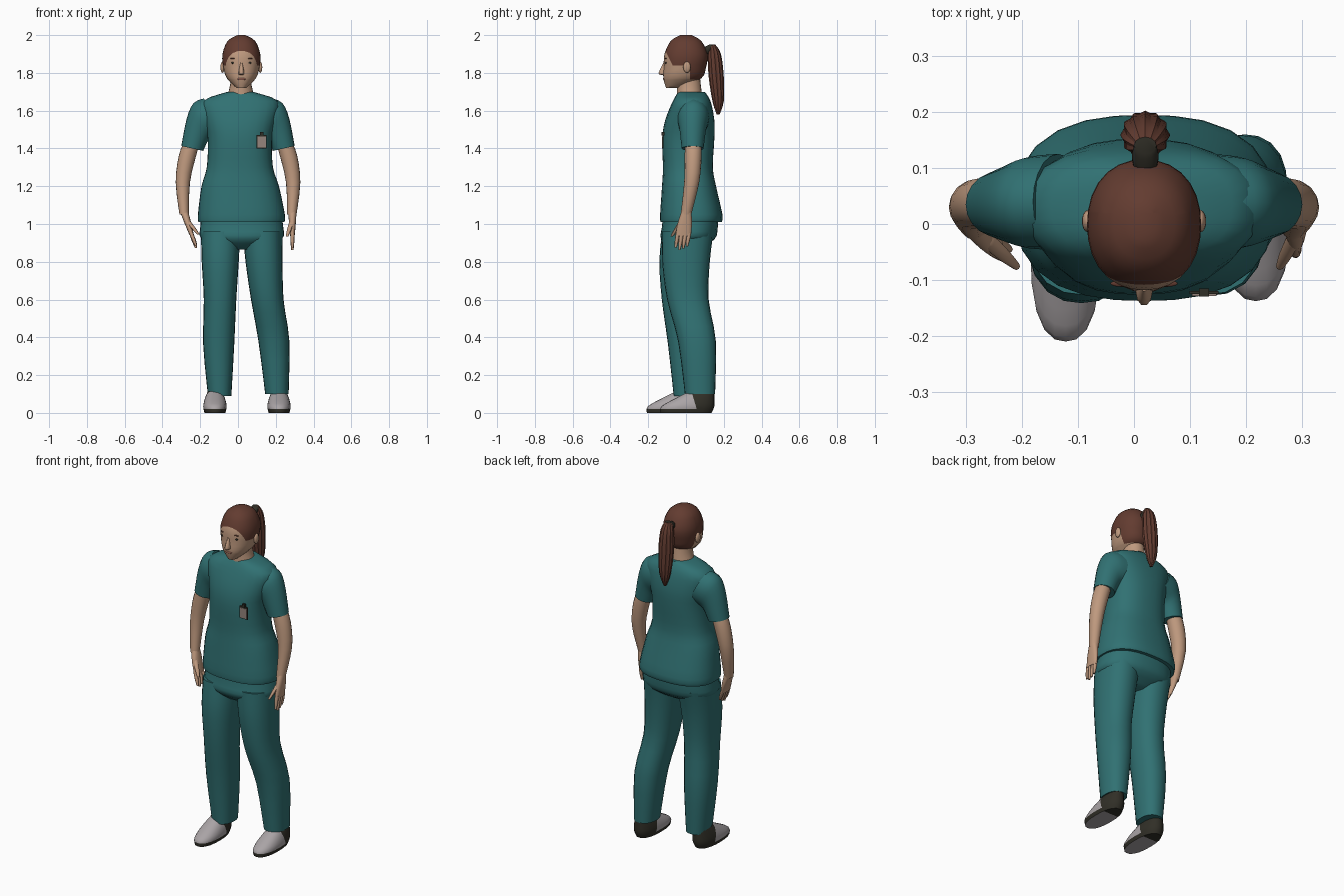
import bpy, bmesh
from math import cos, sin, tau, radians
from mathutils import Vector

cube = bpy.data.objects.get("Cube")
if cube:
    bpy.data.objects.remove(cube, do_unlink=True)


def material(name, r, g, b):
    mat = bpy.data.materials.new(name)
    mat.use_nodes = True
    mat.diffuse_color = (r, g, b, 1)
    bsdf = mat.node_tree.nodes["Principled BSDF"]
    bsdf.inputs["Base Color"].default_value = (r, g, b, 1)
    return mat


TEAL = material("teal cloth", .03, .165, .17)
SKIN = material("skin", .52, .32, .21)
HAIR = material("brown hair", .125, .045, .03)
DARK = material("dark trim", .03, .028, .02)
GREY = material("pale grey shoe", .4, .37, .38)
CARD = material("card grey", .3, .23, .2)
LIP = material("lip", .34, .14, .1)


def finish(name, bm, materials, rule=None, angle=50):
    """Turn a bmesh into a shaded object, choosing face materials by a rule."""
    bmesh.ops.recalc_face_normals(bm, faces=bm.faces)
    if rule:
        for face in bm.faces:
            face.material_index = rule(face.calc_center_median(), face.normal)
    mesh = bpy.data.meshes.new(name)
    bm.to_mesh(mesh)
    bm.free()
    for mat in materials:
        mesh.materials.append(mat)
    ob = bpy.data.objects.new(name, mesh)
    bpy.context.collection.objects.link(ob)
    bpy.ops.object.select_all(action='DESELECT')
    ob.select_set(True)
    bpy.context.view_layer.objects.active = ob
    bpy.ops.object.shade_smooth_by_angle(angle=radians(angle))


def smooth_path(stations, steps=3):
    """Pass a smooth spline through the cross-section stations."""
    keys = [Vector(tuple(s) + (0,) * (6 - len(s))) for s in stations]
    keys = [keys[0]] + keys + [keys[-1]]
    result = []
    for a, b, c, d in zip(keys, keys[1:], keys[2:], keys[3:]):
        for i in range(steps):
            t = i / steps
            start, end = (c - a) / 2, (d - b) / 2
            ease = t * t * (3 - 2 * t)
            result.append(b.lerp(c, ease) + start * (t * (1 - t) ** 2) - end * (t * t * (1 - t)))
    return result + [keys[-1]]


def loft(name, stations, materials, sides=20, power=2, ridge=0, cuts=(), rule=None, angle=50):
    """Skin rounded rings; a station is x, y, z, half width, half depth, optional tilt."""
    bm = bmesh.new()
    rings = []
    for x, y, z, width, depth, tilt in smooth_path(stations):
        ring = []
        for i in range(sides):
            c, s = cos(tau * i / sides), sin(tau * i / sides)
            k = (abs(c) ** power + abs(s) ** power) ** (-1 / power) * (1 - ridge * (i % 2))
            ring.append(bm.verts.new((x + width * k * c, y + depth * k * s, z + tilt * k * c)))
        rings.append(ring)
    for upper, lower in zip(rings, rings[1:]):
        for i in range(sides):
            j = (i + 1) % sides
            bm.faces.new((upper[i], upper[j], lower[j], lower[i]))
    bm.faces.new(rings[0])
    bm.faces.new(rings[-1])
    for point, normal in cuts:
        bmesh.ops.bisect_plane(bm, geom=bm.verts[:] + bm.edges[:] + bm.faces[:],
                               plane_co=point, plane_no=normal)
    finish(name, bm, materials, rule, angle)


def solid(name, location, size, mat, rounded=True):
    """An ellipsoid given by its radii, or a box given by its half sizes."""
    bm = bmesh.new()
    if rounded:
        bmesh.ops.create_uvsphere(bm, u_segments=14, v_segments=8, radius=1)
    else:
        bmesh.ops.create_cube(bm, size=2)
    bmesh.ops.scale(bm, vec=size, verts=bm.verts)
    bmesh.ops.translate(bm, vec=location, verts=bm.verts)
    finish(name, bm, [mat])


# Head, with the hairline cut into it
HEAD_X = .018
TEMPLE = Vector((0, -.07, 1.84))
NAPE = Vector((0, .02, 1.765))
BROW_SLOPE = Vector((0, 2, 1))
UP, BACK = Vector((0, 0, 1)), Vector((0, 1, 0))


def hair_rule(point, normal):
    behind_brow = (point - TEMPLE).dot(BROW_SLOPE) > 0
    behind_ear = point.y > NAPE.y and point.z > NAPE.z
    return int(behind_brow and (point.z > TEMPLE.z or behind_ear))


loft("head", [(HEAD_X, 0, 2, .02, .03), (HEAD_X, 0, 1.97, .072, .08),
              (HEAD_X, 0, 1.9, .1, .114), (HEAD_X, -.006, 1.83, .096, .112),
              (HEAD_X, -.02, 1.77, .076, .1), (HEAD_X, -.07, 1.72, .025, .035)],
     [SKIN, HAIR], sides=28, power=2.2, rule=hair_rule,
     cuts=[(TEMPLE, BROW_SLOPE), (TEMPLE, UP), (NAPE, UP), (NAPE, BACK)])
loft("neck", [(.015, .01, 1.82, .057, .06), (.015, .015, 1.74, .056, .063),
              (.015, .02, 1.65, .08, .07)], [SKIN])
loft("nose", [(HEAD_X, -.11, 1.855, .006, .01), (HEAD_X, -.12, 1.8, .015, .026),
              (HEAD_X, -.115, 1.79, .012, .02)], [SKIN], sides=10)
solid("mouth", (HEAD_X, -.115, 1.768), (.025, .007, .007), LIP)
for side, label in ((1, "left"), (-1, "right")):
    solid(label + "_ear", (HEAD_X + side * .1, .005, 1.83), (.011, .02, .03), SKIN)
    solid(label + "_eye", (HEAD_X + side * .04, -.105, 1.853), (.015, .006, .006), DARK)
    solid(label + "_brow", (HEAD_X + side * .04, -.106, 1.876), (.02, .006, .003), HAIR)

# Ponytail and its tie
loft("hair_tie", [(.02, .14, 1.95, .02, .015), (.02, .12, 1.93, .024, .03),
                  (.02, .1, 1.9, .02, .02)], [DARK], sides=12)
loft("ponytail", [(.02, .14, 1.95, .02, .015), (.02, .15, 1.9, .038, .035),
                  (.02, .16, 1.78, .044, .04), (.02, .17, 1.65, .032, .03),
                  (.02, .17, 1.58, .008, .008)], [HAIR], sides=24, ridge=.1, angle=25)

# Tunic
loft("tunic", [(.012, .03, 1.7, .066, .07), (.014, .03, 1.65, .2, .1),
               (.012, .02, 1.55, .19, .13), (.01, .012, 1.45, .17, .138),
               (.01, .01, 1.3, .175, .132), (.012, .016, 1.2, .205, .143),
               (.018, .028, 1.05, .23, .165), (.018, .027, 1.01, .228, .162)],
     [TEAL], sides=28, power=2.5)

# Badge on the left breast
solid("badge_backing", (.125, -.122, 1.436), (.026, .003, .036), DARK, rounded=False)
solid("badge_card", (.125, -.126, 1.434), (.022, .002, .03), CARD, rounded=False)
solid("badge_clip", (.125, -.122, 1.478), (.009, .007, .01), DARK, rounded=False)

# Sleeves and bare arms, mirrored
for side, label in ((1, "left"), (-1, "right")):
    sleeve = [(.135, .04, 1.565, .045, .085, .1), (.185, .038, 1.55, .05, .082, .09),
              (.215, .036, 1.5, .056, .07, .06), (.242, .035, 1.4, .058, .058, .013)]
    arm = [(.238, .038, 1.45, .042, .043), (.268, .038, 1.36, .046, .045),
           (.292, .03, 1.22, .038, .04), (.285, 0, 1.05, .025, .028)]
    loft(label + "_sleeve", [(side * x, y, z, w, d, side * tilt)
                             for x, y, z, w, d, tilt in sleeve], [TEAL])
    loft(label + "_arm", [(side * x, *rest) for x, *rest in arm], [SKIN], sides=16)

# Trousers: both legs share one set of widths along different paths
loft("trouser_seat", [(.018, .025, 1.05, .21, .145), (.02, .02, .98, .22, .148),
                      (.02, .01, .92, .212, .142), (.015, 0, .865, .09, .07)],
     [TEAL], sides=28, power=2.4)
leg_sizes = [(.104, .136), (.098, .126), (.086, .11), (.082, .1), (.062, .08)]
leg_paths = {
    "right": [(-.092, .01, .96), (-.094, -.015, .8), (-.095, -.018, .6),
              (-.102, .005, .36), (-.097, .015, .09)],
    "left": [(.13, .01, .96), (.138, 0, .8), (.155, .01, .6),
             (.19, .058, .38), (.206, .074, .1)]}
for label, path in leg_paths.items():
    loft(label + "_trouser_leg", [p + size for p, size in zip(path, leg_sizes)],
         [TEAL], power=2.3)

# Shoes: pale upper, dark heel and welt
for label, x, y in (("left", .217, 0), ("right", -.122, -.072)):
    heel, slope = Vector((x, y + .045, .06)), Vector((0, 1, .3))

    def shoe_rule(point, normal):
        welt = point.z < .02 and normal.z > -.9
        return int(welt or (point - heel).dot(slope) > 0)

    loft(label + "_shoe", [(x, y + .1, .13, .03, .05), (x, y + .05, .08, .052, .1),
                           (x, y + .01, .035, .062, .14), (x, y, 0, .055, .135)],
         [GREY, DARK], power=2.4, cuts=[(heel, slope)], rule=shoe_rule)


# Hands: palm, four fingers and a thumb between a wrist and a fingertip point
def digit(name, points, radii):
    loft(name, [(*p, r, r) for p, r in zip(points, radii)], [SKIN], sides=8)


def hand(label, wrist, tip, thumb_tip):
    wrist, tip, thumb_tip = Vector(wrist), Vector(tip), Vector(thumb_tip)
    palm = [(-.1, .022, .026), (.25, .018, .038), (.6, .012, .041)]
    loft(label + "_palm", [(*wrist.lerp(tip, f), w, d) for f, w, d in palm], [SKIN], power=2.4)
    for i in range(4):
        spread = BACK * (i - 1.5) * .02
        start = wrist.lerp(tip, .52) + spread
        end = tip + spread + UP * .012 * abs(i - 1.2)
        digit(f"{label}_finger_{i + 1}", [start, start.lerp(end, .55), end], [.011, .01, .006])
    root = wrist.lerp(tip, .15) - BACK * .015
    digit(label + "_thumb", [root, root.lerp(thumb_tip, .6), thumb_tip], [.014, .012, .007])


hand("left", (.288, 0, 1.05), (.288, -.025, .86), (.26, -.075, .935))
hand("right", (-.28, 0, 1.05), (-.222, -.035, .87), (-.21, -.075, .945))
